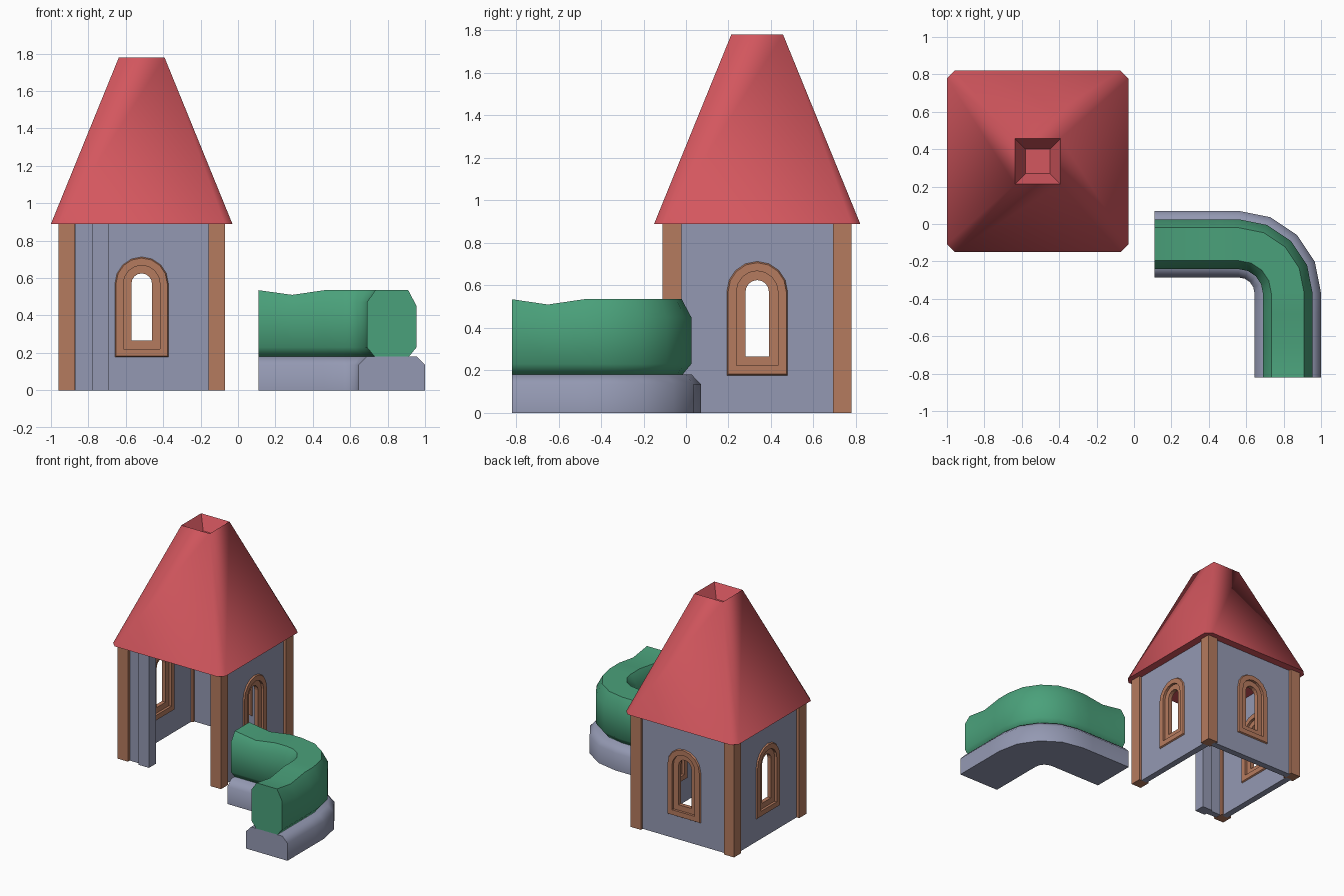
import bpy, bmesh, math
from mathutils import Matrix, Vector

if "Cube" in bpy.data.objects:
    bpy.data.objects.remove(bpy.data.objects["Cube"])


def material(name, rgb):
    m = bpy.data.materials.new(name)
    m.diffuse_color = [((c + 0.055) / 1.055) ** 2.4 for c in rgb] + [1]
    m.use_nodes = True
    m.node_tree.nodes["Principled BSDF"].inputs["Base Color"].default_value = m.diffuse_color
    return m


RED = material("roof red", (0.83, 0.34, 0.37))
GREEN = material("hedge green", (0.29, 0.63, 0.48))
STONE = material("stone blue grey", (0.58, 0.60, 0.70))
WOOD = material("wood brown", (0.71, 0.48, 0.37))

CENTRE = Matrix.Translation((-0.515, 0.335, 0))


def finish(bm, name, mat, matrix=Matrix(), angle=None):
    bmesh.ops.remove_doubles(bm, verts=bm.verts, dist=1e-4)
    bmesh.ops.recalc_face_normals(bm, faces=bm.faces)
    me = bpy.data.meshes.new(name)
    bm.to_mesh(me)
    bm.free()
    me.materials.append(mat)
    if angle:
        me.shade_smooth()
        me.set_sharp_from_angle(angle=math.radians(angle))
    ob = bpy.data.objects.new(name, me)
    ob.matrix_world = matrix
    bpy.context.collection.objects.link(ob)
    return ob


def loft(name, loops, mat, matrix=Matrix(), ring=False, angle=None):
    """Skin equal-length loops; cap the ends, or join last to first."""
    bm = bmesh.new()
    rows = [[bm.verts.new(p) for p in loop] for loop in loops]
    n = len(rows[0])
    pairs = list(zip(rows, rows[1:]))
    if ring:
        pairs.append((rows[-1], rows[0]))
    else:
        bm.faces.new(rows[0])
        bm.faces.new(rows[-1])
    for a, b in pairs:
        for i in range(n):
            j = (i + 1) % n
            bm.faces.new((a[i], a[j], b[j], b[i]))
    return finish(bm, name, mat, matrix, angle)


def box(name, lo, hi, mat, matrix=Matrix()):
    bm = bmesh.new()
    bmesh.ops.create_cube(bm, size=1)
    lo, hi = Vector(lo), Vector(hi)
    for v in bm.verts:
        v.co = (lo + hi) / 2 + v.co * (hi - lo)
    return finish(bm, name, mat, matrix)


def arch(w, y):
    """Round-topped window outline of half width w at depth y."""
    pts = [(-w, y, 0.32 - w), (w, y, 0.32 - w)]
    for i in range(9):
        t = math.pi * i / 8
        pts.append((w * math.cos(t), y, 0.57 + w * math.sin(t)))
    return pts


def outline(y):
    """Wall rectangle with points matched to the window outline."""
    w, h = 0.37, 0.90
    xs = [w, w, w, 0.2, 0.1, 0, -0.1, -0.2, -w, -w, -w]
    zs = [0.57, 0.72, h, h, h, h, h, h, h, 0.72, 0.57]
    # nine points round the arch, plus the two bottom corners
    xs, zs = xs[:2] + xs[2:9:1] + xs[9:], zs
    top = [(xs[i], y, zs[i]) for i in (0, 1, 2, 4, 5, 6, 8, 9, 10)]
    return [(-w, y, 0), (w, y, 0)] + top


# walls with arched windows on three sides
for side, a in (("right", 90), ("back", 180), ("left", 270)):
    m = CENTRE @ Matrix.Rotation(math.radians(a), 4, 'Z') @ Matrix.Translation((0, -0.398, 0))
    loft(side + "_wall", [outline(-0.025), arch(0.12, -0.025),
                          arch(0.12, 0.025), outline(0.025)], STONE, m, ring=True)
    half = [(0.143, 0.025), (0.137, 0.035), (0.098, 0.035), (0.098, 0.016), (0.055, 0.016)]
    section = half + [(w, -d) for w, d in reversed(half)]
    loft(side + "_window_frame", [arch(w, d) for w, d in section], WOOD, m, ring=True)

# corner posts
for sx in (-1, 1):
    for sy in (-1, 1):
        x, y = 0.401 * sx, 0.401 * sy
        box("corner_post", (x - 0.044, y - 0.044, 0), (x + 0.044, y + 0.044, 0.9), WOOD, CENTRE)

# short front wall and door pillar
box("front_wall", (-0.87, -0.088, 0), (-0.77, -0.038, 0.9), STONE)
box("door_pillar", (-0.78, -0.11, 0), (-0.69, -0.025, 0.9), STONE)


# roof: chamfered base rising to a square recessed top
def square(h, c, z):
    pts = []
    for k in range(4):
        r = Matrix.Rotation(k * math.pi / 2, 3, 'Z')
        pts += [r @ Vector((h, h - c, z)), r @ Vector((h - c, h, z))]
    return pts


loft("roof", [square(0.40, 0.02, 0.89), square(0.485, 0.042, 0.89), square(0.122, 0, 1.78),
              square(0.065, 0, 1.68)], RED, CENTRE, angle=50)

# curved path shared by planter and hedge: position, outward direction, top dip
path = [((0.11, -0.108), (0, 1), 0), ((0.29, -0.108), (0, 1), 0.025), ((0.46, -0.108), (0, 1), 0)]
for i in range(5):
    t = math.radians(90 - 22.5 * i)
    d = (math.cos(t), math.sin(t))
    path.append(((0.56 + 0.262 * d[0], -0.37 + 0.262 * d[1]), d, 0))
path += [((0.822, -0.48), (1, 0), 0), ((0.822, -0.65), (1, 0), 0.025), ((0.822, -0.82), (1, 0), 0)]


def sweep(name, section, mat, dip):
    loops = [[(p[0] + d[0] * u, p[1] + d[1] * u, z - (s * dip if z > 0.4 else 0))
              for u, z in section] for p, d, s in path]
    return loft(name, loops, mat, angle=52)


sweep("planter", [(-0.178, 0), (0.178, 0), (0.178, 0.135), (0.135, 0.18),
                  (-0.135, 0.18), (-0.178, 0.135)], STONE, 0)
sweep("hedge", [(-0.09, 0.178), (0.09, 0.178), (0.133, 0.23), (0.133, 0.45), (0.088, 0.535),
                (-0.088, 0.535), (-0.133, 0.47), (-0.133, 0.23)], GREEN, 1)
